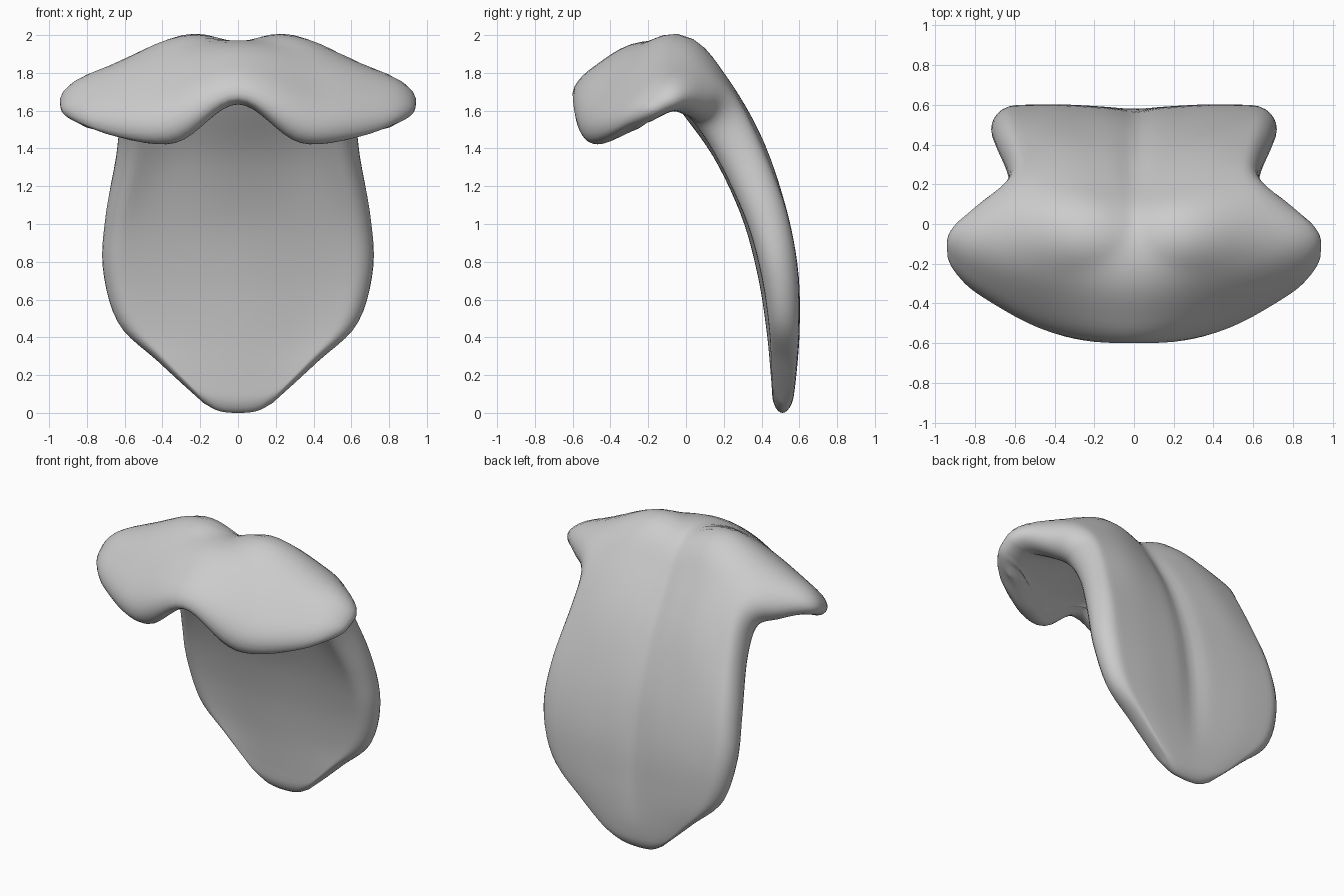
import bpy, bmesh, math
from mathutils import Vector

cube = bpy.data.objects.get("Cube")
if cube:
    bpy.data.objects.remove(cube, do_unlink=True)

# One grey material
grey = bpy.data.materials.new("plain_grey")
grey.use_nodes = True
COLOUR = (0.6, 0.6, 0.6, 1.0)
grey.diffuse_color = COLOUR
bsdf = next(n for n in grey.node_tree.nodes if n.type == 'BSDF_PRINCIPLED')
bsdf.inputs["Base Color"].default_value = COLOUR
bsdf.inputs["Roughness"].default_value = 0.6

# Cross-sections from the lower back tip, over the crown, to the fringe rim:
# centre (y, z), lobe (x, y, z), side edge (x, y, z), half thickness
SECTIONS = [
    ((.51, .00), (.10, .51, .01), (.18, .51, .05), .048),
    ((.515, .20), (.25, .52, .22), (.42, .515, .27), .066),
    ((.505, .45), (.36, .522, .46), (.63, .515, .47), .08),
    ((.475, .75), (.40, .495, .75), (.715, .49, .76), .098),
    ((.40, 1.07), (.40, .42, 1.07), (.70, .42, 1.05), .11),
    ((.26, 1.40), (.36, .29, 1.41), (.64, .27, 1.38), .122),
    ((.09, 1.66), (.32, .11, 1.70), (.645, .17, 1.56), .132),
    ((-.05, 1.825), (.29, -.04, 1.872), (.77, .08, 1.61), .125),
    ((-.25, 1.86), (.40, -.20, 1.795), (.92, -.03, 1.655), .10),
    ((-.44, 1.77), (.46, -.36, 1.65), (.94, -.13, 1.62), .08),
    ((-.52, 1.70), (.43, -.46, 1.535), (.91, -.19, 1.57), .075),
    ((-.535, 1.635), (.35, -.48, 1.425), (.80, -.26, 1.51), .075),
]
LAST = len(SECTIONS) - 1


def spline(points, t):
    """Value at t on a smooth curve through the given points."""
    i = min(max(int(t), 0), len(points) - 2)
    f = t - i
    b, c = points[i], points[i + 1]
    a = points[i - 1] if i > 0 else b * 2 - c
    d = points[i + 2] if i + 2 < len(points) else c * 2 - b
    return (b * 2 + (c - a) * f + (a * 2 - b * 5 + c * 4 - d) * f ** 2
            + (b * 3 - a - c * 3 + d) * f ** 3) * 0.5


def full_row(section):
    (cy, cz), lobe, edge, _ = section
    flip = Vector((-1, 1, 1))
    lobe, edge = Vector(lobe), Vector(edge)
    return [edge * flip, lobe * flip, Vector((0, cy, cz)), lobe, edge]


COLUMNS = list(zip(*[full_row(s) for s in SECTIONS]))
THICKNESS = [s[3] for s in SECTIONS]


def surface(s, u):
    return spline([spline(col, s) for col in COLUMNS], u)


def samples(length, start, end, step):
    """Even steps with finer steps where the two rims are rounded."""
    arc = [1 - math.cos(math.pi / 2 * i / 6) for i in range(7)]
    n = round((length - start - end) / step)
    middle = [start + (length - start - end) * i / n for i in range(1, n)]
    return ([start * a for a in arc] + middle
            + [length - end * a for a in reversed(arc)])


def rounded(distance, width):
    k = min(1.0, max(0.0, distance / width))
    return math.sqrt(max(0.0, 1 - (1 - k) ** 2))


S_START, S_END, U_EDGE = 0.45, 0.9, 0.34
s_values = samples(LAST, S_START, S_END, 0.2)
u_values = samples(4.0, U_EDGE, U_EDGE, 0.12)

# Shell: outer and inner skins that meet along a rounded rim
bm = bmesh.new()
outer, inner = [], []
EPS = 0.01
for s in s_values:
    outer_row, inner_row = [], []
    for u in u_values:
        p = surface(s, u)
        ds = surface(min(s + EPS, LAST), u) - surface(max(s - EPS, 0), u)
        du = surface(s, min(u + EPS, 4)) - surface(s, max(u - EPS, 0))
        normal = ds.cross(du).normalized()
        h = (spline(THICKNESS, s) * rounded(s, S_START)
             * rounded(LAST - s, S_END)
             * rounded(u, U_EDGE) * rounded(4 - u, U_EDGE))
        # Groove down the middle of the back
        fade = max(0.0, min(1.0, (s - 1) / 2, (7.0 - s) / 1.5))
        groove = 0.025 * fade * math.exp(-(p.x / 0.08) ** 2)
        outer_row.append(bm.verts.new(p + normal * (h - groove)))
        inner_row.append(bm.verts.new(p - normal * h))
    outer.append(outer_row)
    inner.append(inner_row)

for grid in (outer, inner):
    for r0, r1 in zip(grid, grid[1:]):
        for j in range(len(r0) - 1):
            quad = (r0[j], r0[j + 1], r1[j + 1], r1[j])
            bm.faces.new(quad if grid is inner else quad[::-1])
bmesh.ops.remove_doubles(bm, verts=bm.verts[:], dist=0.0001)
bmesh.ops.recalc_face_normals(bm, faces=bm.faces[:])

mesh = bpy.data.meshes.new("hair_shell")
bm.to_mesh(mesh)
bm.free()
mesh.materials.append(grey)
shell = bpy.data.objects.new("hair_shell", mesh)
bpy.context.collection.objects.link(shell)

# Smooth shading
for poly in mesh.polygons:
    poly.use_smooth = True
